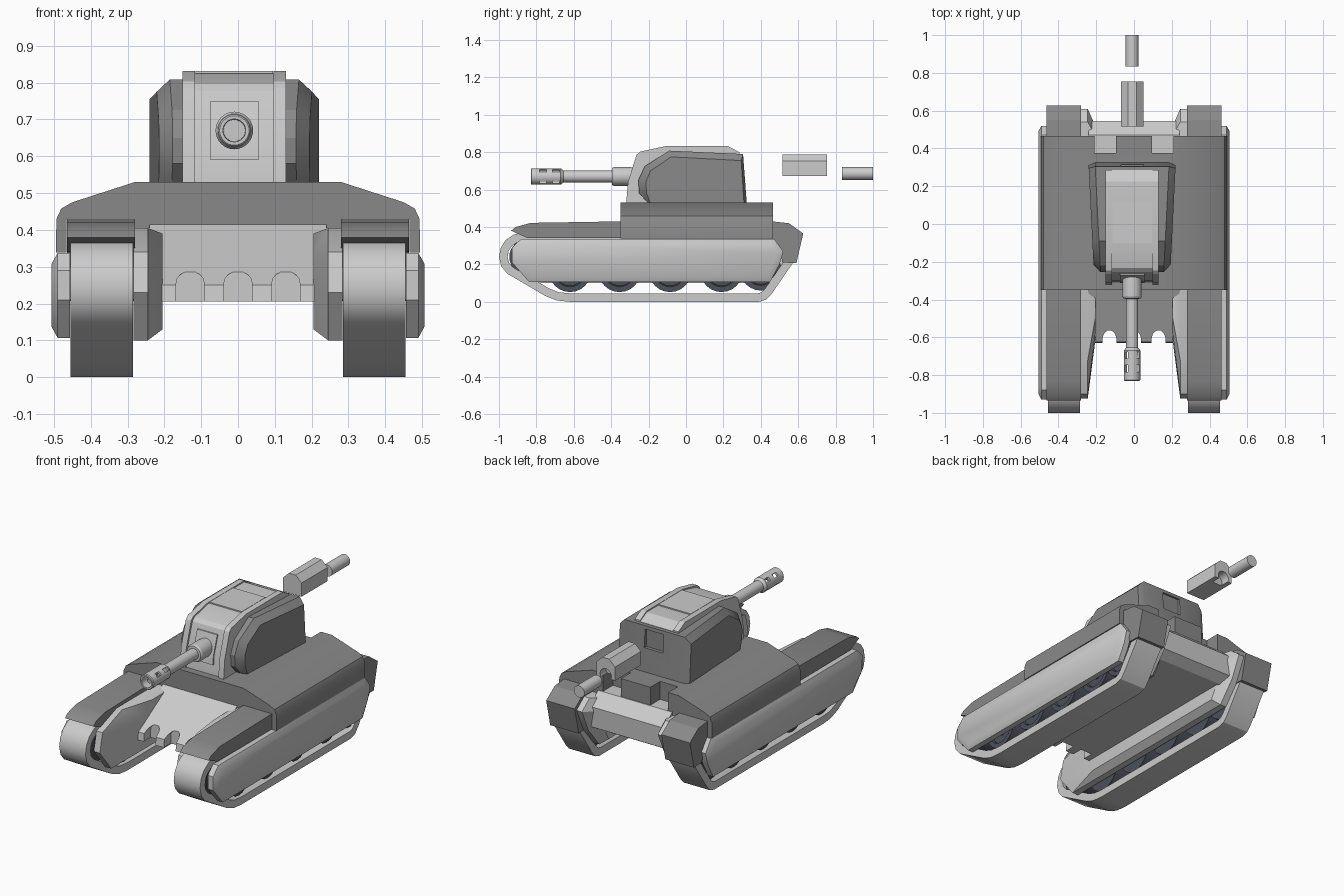
import bpy, bmesh, math
from mathutils import Vector

if "Cube" in bpy.data.objects:
    bpy.data.objects.remove(bpy.data.objects["Cube"])

def material(name, c):
    m = bpy.data.materials.new(name)
    m.diffuse_color = (*c, 1)
    m.use_nodes = True
    m.node_tree.nodes["Principled BSDF"].inputs["Base Color"].default_value = m.diffuse_color
    return m

LIGHT = material("light_grey", (0.60, 0.60, 0.60))
DARK = material("dark_grey", (0.25, 0.25, 0.25))
WHEEL = material("slate_wheels", (0.07, 0.08, 0.10))
CX, GZ = -0.01, 0.67          # turret centre line, gun height

def loft(name, rings, mat, closed=False):
    """Skin a list of equally long point rings; cap the ends or close the loop."""
    bm = bmesh.new()
    vs = [[bm.verts.new(p) for p in r] for r in rings]
    n, k = len(rings[0]), len(rings)
    for i in range(k if closed else k - 1):
        a, b = vs[i], vs[(i + 1) % k]
        for j in range(n):
            bm.faces.new((a[j], a[(j + 1) % n], b[(j + 1) % n], b[j]))
    if not closed:
        bm.faces.new(vs[0])
        bm.faces.new(vs[-1])
    bmesh.ops.recalc_face_normals(bm, faces=bm.faces)
    me = bpy.data.meshes.new(name)
    bm.to_mesh(me)
    bm.free()
    me.materials.append(mat)
    ob = bpy.data.objects.new(name, me)
    bpy.context.collection.objects.link(ob)
    return ob

def side(pts, x):             # (y, z) outline placed at x
    return [(x, y, z) for y, z in pts]

def prism_x(name, pts, x0, x1, mat):
    return loft(name, [side(pts, x0), side(pts, x1)], mat)

def prism_y(name, pts, y0, y1, mat):
    return loft(name, [[(x, y, z) for x, z in pts] for y in (y0, y1)], mat)

def box(name, x0, x1, y0, y1, z0, z1, mat):
    return prism_x(name, [(y0, z0), (y1, z0), (y1, z1), (y0, z1)], x0, x1, mat)

def lathe(name, prof, axis, centre, mat, n=32):
    """Revolve (radius, position) pairs about the x or y axis."""
    rings = []
    for r, p in prof:
        ring = []
        for i in range(n):
            t = math.tau * i / n
            u, v = r * math.cos(t), r * math.sin(t)
            ring.append((p, centre[0] + u, centre[1] + v) if axis == 'x'
                        else (centre[0] + u, p, centre[1] + v))
        rings.append(ring)
    return loft(name, rings, mat)

def cut(ob, cutter):
    m = ob.modifiers.new("cut", 'BOOLEAN')
    m.operation, m.solver, m.object = 'DIFFERENCE', 'EXACT', cutter
    bpy.context.view_layer.objects.active = ob
    bpy.ops.object.modifier_apply(modifier=m.name)
    bpy.data.objects.remove(cutter)

def scaled(pts, c, sy, sz):
    return [(c[0] + (y - c[0]) * sy, c[1] + (z - c[1]) * sz) for y, z in pts]

def inset(pts, d):            # move a closed outline inwards
    out, n = [], len(pts)
    for i in range(n):
        a, p, b = (Vector(pts[k % n]) for k in (i - 1, i, i + 1))
        e, f = (p - a).normalized(), (b - p).normalized()
        m = Vector((-e.y - f.y, e.x + f.x)).normalized()
        out.append(tuple(p + m * d / max(0.5, m.dot(Vector((-e.y, e.x))))))
    return out

# Running gear outlines (y, z), counter-clockwise
belt = [(-0.62, 0), (0.39, 0), (0.43, 0.012), (0.46, 0.045), (0.58, 0.22), (0.59, 0.28),
        (0.56, 0.34), (0.50, 0.365), (-0.87, 0.37), (-0.92, 0.36), (-0.965, 0.33),
        (-0.99, 0.29), (-1.0, 0.24), (-0.988, 0.19), (-0.955, 0.15), (-0.75, 0.03), (-0.69, 0.007)]
skirt = [(-0.84, 0.107), (0.45, 0.107), (0.50, 0.20), (0.52, 0.27), (0.47, 0.337),
         (-0.88, 0.337), (-0.93, 0.29), (-0.93, 0.21)]
inner = [(-0.82, 0.10), (0.45, 0.10), (0.55, 0.22), (0.61, 0.35), (0.54, 0.405),
         (-0.72, 0.405), (-0.90, 0.34), (-0.925, 0.23)]
inner2 = [(-0.60, 0.13), (0.42, 0.13), (0.47, 0.22), (0.52, 0.33), (0.47, 0.39),
          (-0.50, 0.39), (-0.58, 0.33), (-0.62, 0.24)]
front_fender = [(-0.935, 0.38), (-0.85, 0.342), (-0.35, 0.34), (-0.35, 0.43),
                (-0.83, 0.422), (-0.91, 0.40)]
rear_fender = [(0.46, 0.34), (0.50, 0.30), (0.515, 0.21), (0.59, 0.207),
               (0.627, 0.365), (0.55, 0.42), (0.46, 0.43)]
wheels = [(-0.85, 0.24, 0.095), (-0.62, 0.165, 0.113), (-0.355, 0.165, 0.113),
          (-0.085, 0.165, 0.113), (0.19, 0.165, 0.113), (0.40, 0.17, 0.11)]

for s, tag in ((1, "right"), (-1, "left")):
    hole = inset(belt, 0.045)
    loft("track_" + tag, [side(belt, s * 0.285), side(belt, s * 0.455),
                          side(hole, s * 0.455), side(hole, s * 0.285)], LIGHT, True)
    loft("outer_skirt_" + tag, [side(skirt, s * 0.456), side(skirt, s * 0.49),
         side(scaled(skirt, (-0.2, 0.225), 0.96, 0.75), s * 0.506)], LIGHT)
    loft("inner_skirt_" + tag, [side(inner, s * 0.284), side(inner, s * 0.245),
                                side(inner2, s * 0.205)], LIGHT)
    prism_x("front_fender_" + tag, front_fender, s * 0.28, s * 0.464, DARK)
    prism_x("rear_fender_" + tag, rear_fender, s * 0.28, s * 0.464, DARK)
    for i, (y, z, r) in enumerate(wheels):
        lathe(f"wheel_{tag}_{i}", [(r, s * 0.30), (r, s * 0.44), (r * 0.75, s * 0.44),
              (r * 0.7, s * 0.425), (r * 0.3, s * 0.425), (r * 0.25, s * 0.45)],
              'x', (y, z), WHEEL, 24)

# Lower hull with three arched openings in the nose
lower = prism_x("lower_hull", [(-0.35, 0.415), (-0.625, 0.25), (-0.63, 0.205), (0.48, 0.205),
                (0.54, 0.24), (0.545, 0.36), (0.47, 0.425), (0.37, 0.425)], -0.24, 0.24, LIGHT)
for x in (-0.13, 0, 0.13):
    arch = [(x + 0.038, 0.19)] + [(x + 0.038 * math.cos(math.pi * i / 8),
            0.255 + 0.033 * math.sin(math.pi * i / 8)) for i in range(9)] + [(x - 0.038, 0.19)]
    cut(lower, prism_y("arch_cutter", arch, -0.7, -0.565, LIGHT))

# Upper hull with two notches in its rear edge
half = [(0.28, 0.53), (0.45, 0.475), (0.48, 0.458), (0.493, 0.43), (0.495, 0.338),
        (0.466, 0.338), (0.466, 0.43), (0.285, 0.43), (0.285, 0.405)]
upper = prism_y("upper_hull", half + [(-x, z) for x, z in reversed(half)], -0.35, 0.465, DARK)
for s in (1, -1):
    cut(upper, box("notch_cutter", s * 0.095, s * 0.21, 0.375, 0.6, 0.3, 0.7, DARK))

# Turret body: flared towards the back, with chamfered cheeks
body = [(-0.20, 0.525), (0.325, 0.525), (0.305, 0.79), (-0.09, 0.808), (-0.22, 0.725),
        (-0.255, 0.65), (-0.25, 0.58)]
cheek = [(-0.19, 0.525), (0.31, 0.525), (0.295, 0.755), (-0.08, 0.775), (-0.19, 0.70),
         (-0.215, 0.64), (-0.21, 0.58)]
def flare(x, s):
    return [(CX + s * (x + 0.05 * (y - 0.3)), y, z) for y, z in (body if x < 0.21 else cheek)]
turret = loft("turret_body", [flare(0.23, -1), flare(0.195, -1), flare(0.195, 1), flare(0.23, 1)], DARK)
cut(turret, box("port_cutter", CX - 0.06, CX + 0.06, 0.295, 0.5, 0.665, 0.77, DARK))

# Light armour band over the turret: two rails, a sunken middle, hatch and gun plate
band = [(-0.32, 0.525), (-0.31, 0.64), (-0.265, 0.785), (-0.245, 0.803), (-0.11, 0.832),
        (0.225, 0.832), (0.285, 0.80), (0.29, 0.525)]
for s, tag in ((1, "right"), (-1, "left")):
    prism_x("turret_rail_" + tag, band, CX + s * 0.107, CX + s * 0.141, LIGHT)
middle = [(y + (0.012 if y < -0.2 else 0), z - (0.007 if z > 0.7 else 0)) for y, z in band]
prism_x("turret_middle", middle, CX - 0.107, CX + 0.107, LIGHT)
box("turret_hatch", CX - 0.105, CX + 0.105, -0.10, 0.12, 0.80, 0.832, LIGHT)
prism_x("gun_plate", [(-0.312, 0.59), (-0.306, 0.64), (-0.27, 0.75), (-0.22, 0.75), (-0.22, 0.59)],
        CX - 0.065, CX + 0.065, LIGHT)

# Gun with collar, barrel and slotted muzzle brake
gun = lathe("gun", [(0.045, -0.25), (0.051, -0.31), (0.051, -0.385), (0.045, -0.395),
            (0.032, -0.396), (0.032, -0.655), (0.044, -0.67), (0.044, -0.825), (0.04, -0.83),
            (0.031, -0.83), (0.029, -0.66)], 'y', (CX, GZ), LIGHT)
for y in (-0.765, -0.695):
    for a in (1, -1):
        d, w = 0.05, 0.008
        slot = [(CX + p * d + q * w, GZ + a * (p * d - q * w))
                for p, q in ((-1, -1), (1, -1), (1, 1), (-1, 1))]
        cut(gun, prism_y("slot_cutter", slot, y - 0.018, y + 0.018, LIGHT))

# Detached rear pieces: chamfered block with a round socket, and a round rod
block = prism_y("rear_block", [(CX - 0.06, 0.672), (CX + 0.06, 0.672), (CX + 0.06, 0.752),
                (CX + 0.022, 0.788), (CX - 0.022, 0.788), (CX - 0.06, 0.752)], 0.515, 0.755, LIGHT)
cut(block, lathe("socket_cutter", [(0.036, 0.70), (0.036, 0.80)], 'y', (CX, 0.69), LIGHT))
lathe("rear_rod", [(0.034, 0.835), (0.034, 1.0)], 'y', (CX, 0.686), LIGHT)

# Smooth round parts, keep hard edges
for ob in bpy.context.scene.objects:
    ob.select_set(True)
bpy.context.view_layer.objects.active = gun
bpy.ops.object.shade_smooth_by_angle(angle=math.radians(28))
